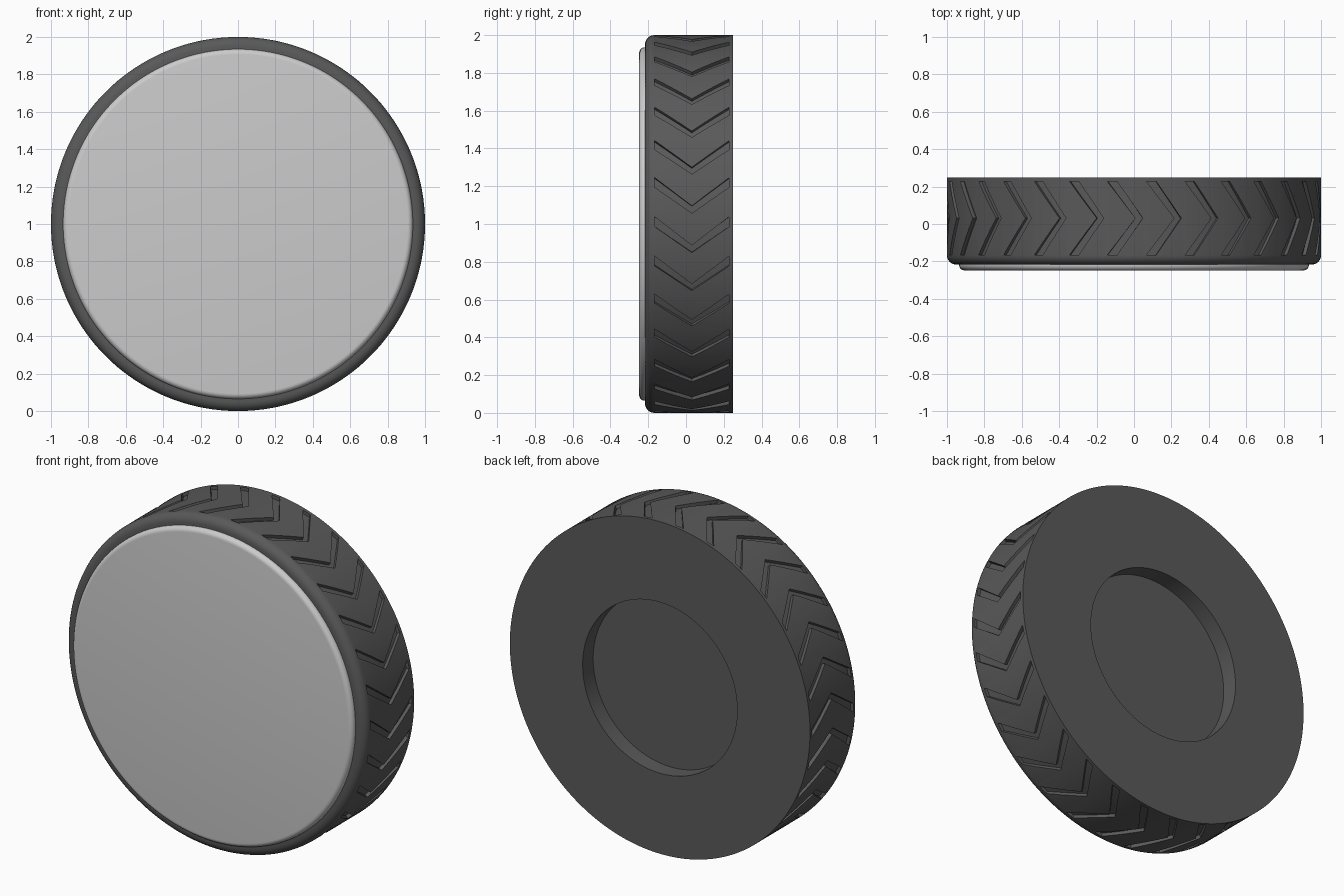
import bpy, bmesh
from math import sin, cos, pi, radians

if "Cube" in bpy.data.objects:
    bpy.data.objects.remove(bpy.data.objects["Cube"])

SEGMENTS = 180


def point(r, y, degrees):
    """Point on the wheel, angle measured from the top towards +x."""
    a = radians(degrees)
    return (r * sin(a), y, 1 + r * cos(a))


def fillet(r, y, size, steps=6):
    """Rounded front corner of a profile whose sharp corner would be (r, y)."""
    return [(r - size + size * sin(i / steps * pi / 2),
             y + size - size * cos(i / steps * pi / 2)) for i in range(steps + 1)]


def make_object(name, bm):
    bmesh.ops.recalc_face_normals(bm, faces=bm.faces)
    mesh = bpy.data.meshes.new(name)
    bm.to_mesh(mesh)
    bm.free()
    obj = bpy.data.objects.new(name, mesh)
    bpy.context.collection.objects.link(obj)
    return obj


def lathe(name, profile):
    """Revolve (radius, y) points about the axle; both ends lie on the axle."""
    bm = bmesh.new()
    front = bm.verts.new(point(0, profile[0][1], 0))
    back = bm.verts.new(point(0, profile[-1][1], 0))
    rings = [[bm.verts.new(point(r, y, 360 * s / SEGMENTS)) for s in range(SEGMENTS)]
             for r, y in profile[1:-1]]
    for s in range(SEGMENTS):
        t = (s + 1) % SEGMENTS
        bm.faces.new((front, rings[0][s], rings[0][t]))
        bm.faces.new((back, rings[-1][t], rings[-1][s]))
        for a, b in zip(rings, rings[1:]):
            bm.faces.new((a[s], b[s], b[t], a[t]))
    return make_object(name, bm)


def smooth(obj):
    bpy.ops.object.select_all(action='DESELECT')
    obj.select_set(True)
    bpy.context.view_layer.objects.active = obj
    bpy.ops.object.shade_smooth_by_angle(angle=radians(30))


# Tyre body with rounded front shoulder and round recess in the back
tyre = lathe("tyre", [(0, -0.217)] + fillet(1.0, -0.217, 0.05)
             + [(1.0, 0.248), (0.515, 0.248), (0.515, 0.148), (0, 0.148)])

# Chevron tread grooves, following the curve of the tyre
bm = bmesh.new()
for n in range(30):
    sections = []
    for i in range(-4, 5):
        k = abs(i) / 4
        y = 0.031 + 0.197 * i / 4
        lead = 12 * n + 2.7 - 7.9 * k
        trail = 12 * n + 0.5 - 8.7 * k
        sections.append([bm.verts.new(point(r, y, a)) for r, a in
                         ((0.98, trail), (0.98, lead), (1.03, lead), (1.03, trail))])
    bm.faces.new(sections[0])
    bm.faces.new(sections[-1])
    for a, b in zip(sections, sections[1:]):
        for j in range(4):
            k = (j + 1) % 4
            bm.faces.new((a[j], a[k], b[k], b[j]))
bmesh.ops.triangulate(bm, faces=bm.faces)
cutter = make_object("groove_cutter", bm)
cutter.hide_render = True

mod = tyre.modifiers.new("grooves", 'BOOLEAN')
mod.operation = 'DIFFERENCE'
mod.solver = 'EXACT'
mod.object = cutter
bpy.context.view_layer.objects.active = tyre
tyre.select_set(True)
bpy.ops.object.modifier_apply(modifier=mod.name)
bpy.data.objects.remove(cutter)
smooth(tyre)

# Dark rubber
rubber = bpy.data.materials.new("rubber")
rubber.diffuse_color = (0.1, 0.1, 0.1, 1)
rubber.use_nodes = True
rubber.node_tree.nodes["Principled BSDF"].inputs["Base Color"].default_value = rubber.diffuse_color
tyre.data.materials.clear()
tyre.data.materials.append(rubber)

# Light wheel cover on the front
cover = lathe("wheel_cover", [(0, -0.248)] + fillet(0.935, -0.248, 0.028)
              + [(0.935, -0.205), (0, -0.205)])
smooth(cover)
